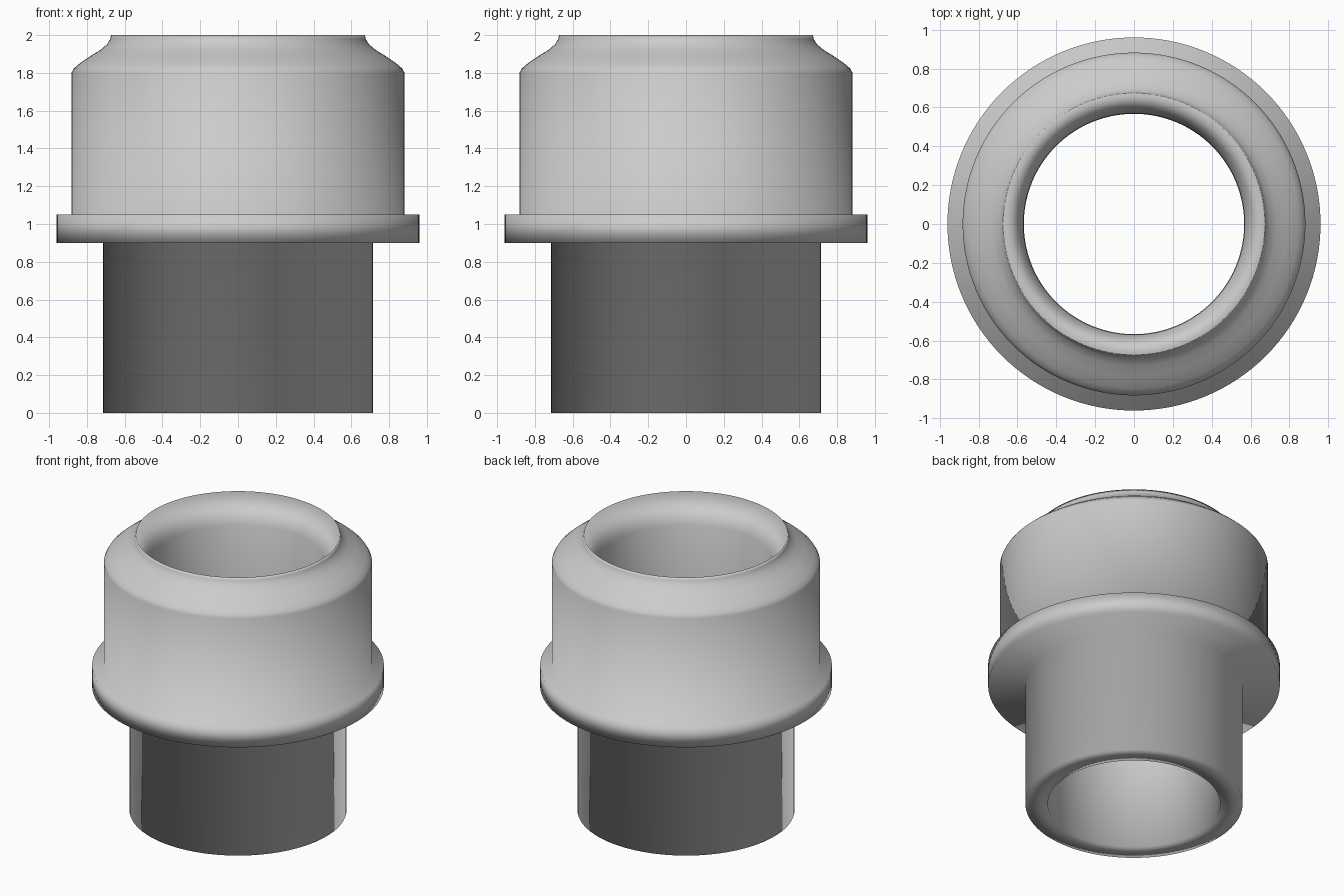
import bpy, bmesh, math

if "Cube" in bpy.data.objects:
    bpy.data.objects.remove(bpy.data.objects["Cube"])

SEGMENTS = 128

# Shoulder curve running from the body wall up to the lip (radius, z)
shoulder = [(0.882, 1.80), (0.87, 1.822), (0.845, 1.845), (0.785, 1.887),
            (0.73, 1.92), (0.693, 1.952), (0.676, 1.98), (0.672, 2.0)]

# Closed cross-section: lower tube, flange, upper body, then back down the bore
profile = ([(0.567, 0.0), (0.715, 0.0), (0.715, 0.90), (0.96, 0.90),
            (0.96, 1.05), (0.882, 1.05)]
           + shoulder
           + [(0.57, 1.8), (0.567, 1.0)])


def revolve(name, points, segments):
    bm = bmesh.new()
    rings = []
    for i in range(segments):
        a = 2 * math.pi * i / segments
        rings.append([bm.verts.new((r * math.cos(a), r * math.sin(a), z))
                      for r, z in points])
    n = len(points)
    for i in range(segments):
        a, b = rings[i], rings[(i + 1) % segments]
        for j in range(n):
            k = (j + 1) % n
            bm.faces.new((a[j], b[j], b[k], a[k]))
    bmesh.ops.recalc_face_normals(bm, faces=bm.faces)
    for f in bm.faces:
        f.smooth = True
    mesh = bpy.data.meshes.new(name)
    bm.to_mesh(mesh)
    bm.free()
    obj = bpy.data.objects.new(name, mesh)
    bpy.context.collection.objects.link(obj)
    return obj


# Hollow stepped collar
collar = revolve("flanged_collar", profile, SEGMENTS)
